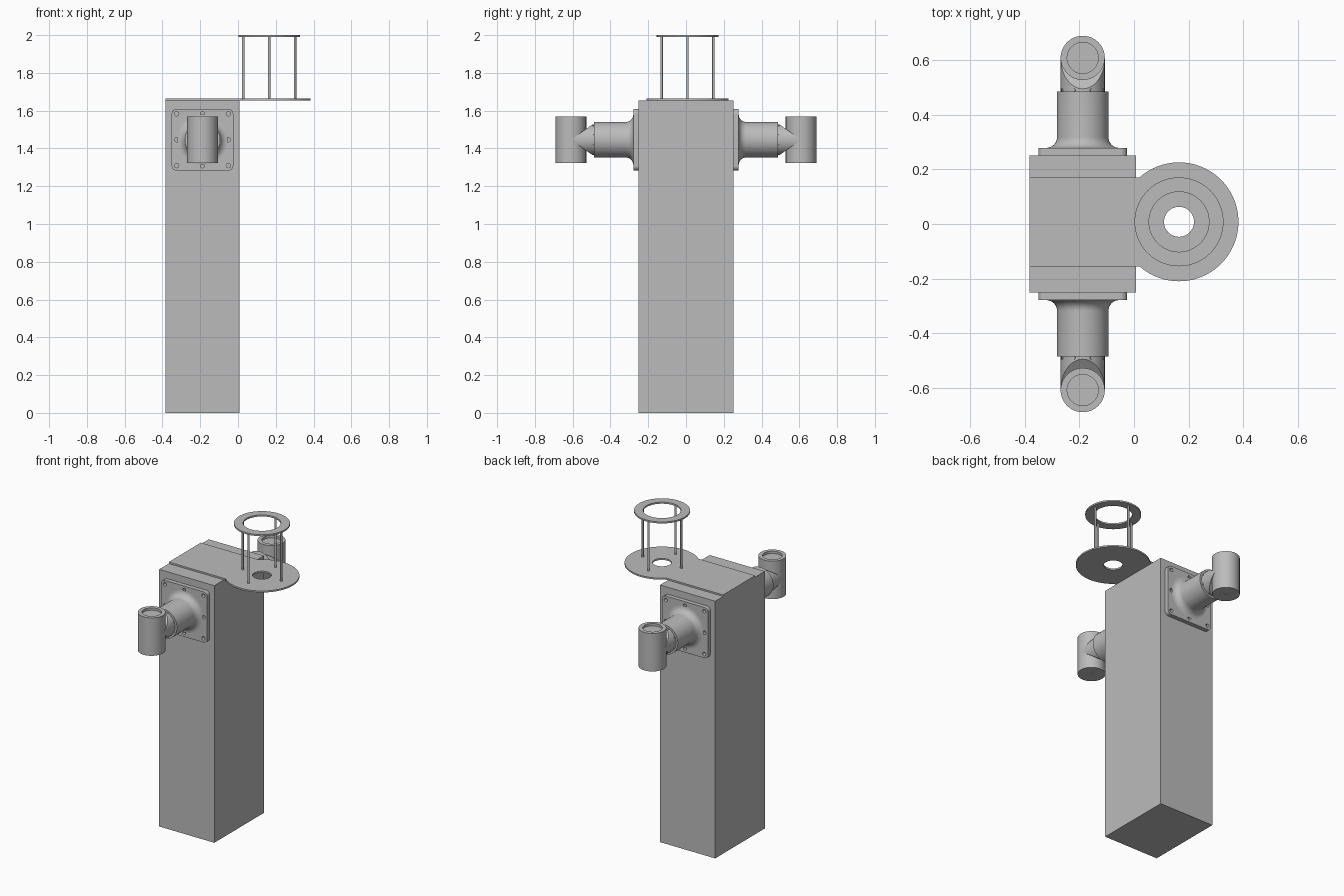
import bpy, bmesh, math
from mathutils import Matrix, Vector

if "Cube" in bpy.data.objects:
    bpy.data.objects.remove(bpy.data.objects["Cube"])

grey = bpy.data.materials.new("plain_grey")
grey.diffuse_color = (0.5, 0.5, 0.5, 1)
grey.use_nodes = True
grey.node_tree.nodes["Principled BSDF"].inputs["Base Color"].default_value = grey.diffuse_color

ARM_X, ARM_Z = -0.188, 1.446      # arm axis
HEAD_Y = 0.609                    # distance of the upright arm ends
DISC_X, DISC_Y = 0.165, 0.008     # centre of the ring stand
# local z points out of the front face, along the arm
ARM = Matrix.Translation((ARM_X, 0, ARM_Z)) @ Matrix.Rotation(math.pi / 2, 4, 'X')


def finish(name, bm, matrix=Matrix(), mirror=False):
    bm.transform(matrix)
    bmesh.ops.recalc_face_normals(bm, faces=bm.faces)
    mesh = bpy.data.meshes.new(name)
    bm.to_mesh(mesh)
    bm.free()
    mesh.materials.append(grey)
    ob = bpy.data.objects.new(name, mesh)
    bpy.context.collection.objects.link(ob)
    bpy.ops.object.select_all(action='DESELECT')
    ob.select_set(True)
    bpy.context.view_layer.objects.active = ob
    bpy.ops.object.shade_smooth_by_angle(angle=math.radians(30))
    if mirror:
        mod = ob.modifiers.new("mirror", 'MIRROR')
        mod.use_axis = (False, True, False)
        mod.use_mirror_merge = False
    return ob


def arc(cx, cy, r, start=0, end=360, n=64):
    full = end - start == 360
    steps = n if full else n + 1
    return [(cx + r * math.cos(math.radians(start + (end - start) * i / n)),
             cy + r * math.sin(math.radians(start + (end - start) * i / n)))
            for i in range(steps)]


def plate(name, loops, z0, z1, matrix=Matrix(), mirror=False):
    """Flat plate from an outline and its holes."""
    bm = bmesh.new()
    edges = []
    for loop in loops:
        vs = [bm.verts.new((x, y, z0)) for x, y in loop]
        edges += [bm.edges.new((vs[i - 1], vs[i])) for i in range(len(vs))]
    bmesh.ops.triangle_fill(bm, edges=edges, use_beauty=True, use_dissolve=False,
                            normal=(0, 0, 1))
    ext = bmesh.ops.extrude_face_region(bm, geom=bm.faces[:], use_keep_orig=True)
    moved = [v for v in ext["geom"] if isinstance(v, bmesh.types.BMVert)]
    bmesh.ops.translate(bm, verts=moved, vec=(0, 0, z1 - z0))
    return finish(name, bm, matrix, mirror)


def lathe(name, profile, matrix=Matrix(), mirror=False, n=64):
    """Spin (radius, height) points round local z."""
    bm = bmesh.new()
    vs = [bm.verts.new((r, 0, h)) for r, h in profile]
    edges = [bm.edges.new(p) for p in zip(vs, vs[1:])]
    bmesh.ops.spin(bm, geom=vs + edges, cent=(0, 0, 0), axis=(0, 0, 1),
                   angle=2 * math.pi, steps=n, use_merge=True)
    bmesh.ops.remove_doubles(bm, verts=bm.verts, dist=1e-5)
    return finish(name, bm, matrix, mirror)


# Pillar
bm = bmesh.new()
bmesh.ops.create_cube(bm, size=1)
finish("pillar", bm, Matrix.Translation((-0.188, 0, 0.827))
       @ Matrix.Diagonal((0.392, 0.504, 1.654, 1)))

# Top plate: strip across the pillar running into a holed disc
R, half = 0.218, 0.163
a = 180 - math.degrees(math.asin(half / R))
outline = arc(DISC_X, DISC_Y, R, -a, a) + [(-0.384, DISC_Y + half), (-0.384, DISC_Y - half)]
plate("top_plate", [outline, arc(DISC_X, DISC_Y, 0.055, n=48)], 1.654, 1.664)

# Ring on four thin rods
plate("upper_ring", [arc(DISC_X, DISC_Y, 0.163), arc(DISC_X, DISC_Y, 0.11)], 1.99, 2.0)
for i, (x, y) in enumerate(arc(DISC_X, DISC_Y, 0.137, n=4)):
    lathe(f"rod_{i + 1}", [(0, 1.66), (0.0065, 1.66), (0.0065, 1.992), (0, 1.992)],
          Matrix.Translation((x, y, 0)), n=16)

# Mounting flange with eight bolt holes
c, rad = 0.163, 0.025
corners = []
for sx, sy, start in ((1, 1, 0), (-1, 1, 90), (-1, -1, 180), (1, -1, 270)):
    corners += arc(sx * (c - rad), sy * (c - rad), rad, start, start + 90, 8)
holes = [arc(0.137 * i, 0.137 * j, 0.0115, n=20)
         for i in (-1, 0, 1) for j in (-1, 0, 1) if i or j]
plate("flange", [corners] + holes, 0.25, 0.279, ARM, True)

# Arm tube flaring into the flange
flare = [(0.134 - 0.04 * math.cos(t), 0.319 - 0.04 * math.sin(t))
         for t in (math.pi / 2 * (1 - k / 8) for k in range(9))]
lathe("arm_tube", flare + [(0.094, 0.486), (0, 0.486)], ARM, True)

# Narrower neck, cut to a wedge where it meets the upright head
bm = bmesh.new()
pts = arc(0, 0, 0.081)
near = [bm.verts.new((x, y, 0.48)) for x, y in pts]
far = [bm.verts.new((x, y, HEAD_Y - 1.4 * abs(y))) for x, y in pts]
for i in range(64):
    bm.faces.new((near[i - 1], near[i], far[i], far[i - 1]))
bm.faces.new(far[:33])
bm.faces.new(far[32:] + far[:1])
finish("arm_neck", bm, ARM, True)

# Small screws round the neck
for i in range(8):
    turn = Matrix.Rotation(math.radians(22.5 + 45 * i), 4, 'Z')
    side = Matrix.Translation((0.078, 0, 0.491)) @ Matrix.Rotation(math.pi / 2, 4, 'Y')
    lathe(f"neck_screw_{i + 1}", [(0, 0), (0.005, 0), (0.005, 0.006), (0, 0.006)],
          ARM @ turn @ side, True, n=12)

# Upright head: shallow socket on top, pin hole underneath
lathe("arm_head", [(0, 1.345), (0.006, 1.345), (0.006, 1.324), (0.081, 1.324),
                   (0.081, 1.568), (0.057, 1.568), (0.057, 1.553), (0, 1.553)],
      Matrix.Translation((ARM_X, -HEAD_Y, 0)), True)
